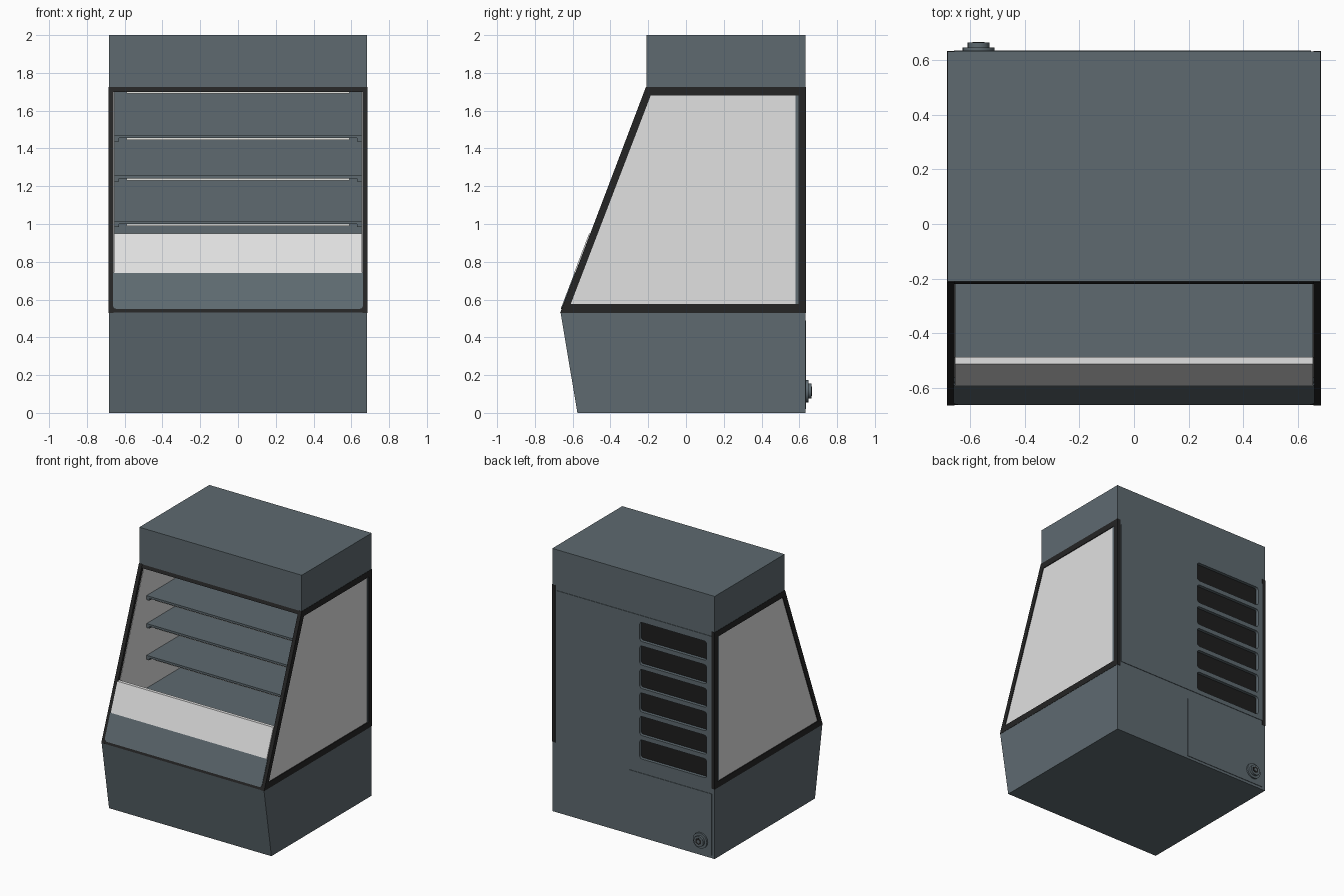
import bpy, bmesh, math
from mathutils import Matrix

if "Cube" in bpy.data.objects:
    bpy.data.objects.remove(bpy.data.objects["Cube"])


def material(name, rgb):
    m = bpy.data.materials.new(name)
    m.diffuse_color = (*rgb, 1)
    m.use_nodes = True
    m.node_tree.nodes["Principled BSDF"].inputs["Base Color"].default_value = m.diffuse_color
    return m


SLATE = material("slate_paint", (0.112, 0.144, 0.163))
BLACK = material("black_trim", (0.018, 0.018, 0.018))
VENT = material("vent_dark", (0.013, 0.013, 0.013))
PALE = material("pale_panel", (0.75, 0.75, 0.75))
LAMP = material("lamp_white", (0.8, 0.8, 0.76))


def finish(bm, name, mat):
    bmesh.ops.recalc_face_normals(bm, faces=bm.faces)
    me = bpy.data.meshes.new(name)
    bm.to_mesh(me)
    bm.free()
    me.materials.append(mat)
    ob = bpy.data.objects.new(name, me)
    bpy.context.collection.objects.link(ob)
    return ob


def prism(name, profile, x0, x1, mat, round_low=0):
    """Extrude a (y, z) profile from x0 to x1; optionally round the low ends."""
    bm = bmesh.new()
    a = [bm.verts.new((x0, y, z)) for y, z in profile]
    b = [bm.verts.new((x1, y, z)) for y, z in profile]
    n = len(profile)
    bm.faces.new(a)
    bm.faces.new(b[::-1])
    for i in range(n):
        j = (i + 1) % n
        bm.faces.new((a[i], a[j], b[j], b[i]))
    if round_low:
        edges = [bm.edges.get((v[0], v[1])) for v in (a, b)]
        bmesh.ops.bevel(bm, geom=edges, offset=round_low, segments=3,
                        profile=0.5, affect='EDGES')
    return finish(bm, name, mat)


def box(name, x, y, z, mat):
    return prism(name, [(y[0], z[0]), (y[1], z[0]), (y[1], z[1]), (y[0], z[1])],
                 x[0], x[1], mat)


def disc(name, r, y0, y1, cx, cz, mat, seg=24):
    bm = bmesh.new()
    bmesh.ops.create_cone(bm, cap_ends=True, segments=seg, radius1=r, radius2=r,
                          depth=y1 - y0,
                          matrix=Matrix.Translation((cx, (y0 + y1) / 2, cz))
                          @ Matrix.Rotation(math.pi / 2, 4, 'X'))
    ob = finish(bm, name, mat)
    bpy.context.view_layer.objects.active = ob
    ob.select_set(True)
    bpy.ops.object.shade_smooth_by_angle()
    ob.select_set(False)
    return ob


def slope(z):
    """y of the sloping front opening at height z."""
    return -0.665 + 0.381 * (z - 0.53)


def slab(z0, z1, front, back):
    return [(slope(z0) + front, z0), (slope(z0) + back, z0),
            (slope(z1) + back, z1), (slope(z1) + front, z1)]


W = 0.684
BACK = 0.632

# Base cabinet and top header
prism("base_cabinet", [(-0.575, 0), (BACK, 0), (BACK, 0.531), (-0.664, 0.531)],
      -W, W, SLATE)
box("top_header", (-W, W), (-0.21, BACK), (1.724, 2.0), SLATE)

# Rear wall, inner lining and raised service panels
rear_wall = box("rear_wall", (-W, W), (0.58, BACK), (0.53, 1.725), SLATE)
rear_panel = box("rear_panel", (-0.66, 0.65), (0.625, 0.636), (0.565, 1.69), SLATE)
box("lower_service_panel", (-0.66, 0.035), (0.60, 0.636), (0.02, 0.49), SLATE)
box("inner_back_lining", (-0.655, 0.655), (0.56, 0.585), (0.6, 1.725), SLATE)

# Six recessed vents in the rear
for i in range(6):
    zc = 1.567 - 0.179 * i
    bm = bmesh.new()
    bmesh.ops.create_cube(bm, size=1, matrix=Matrix.Translation((-0.337, 0.635, zc))
                          @ Matrix.Diagonal((0.565, 0.05, 0.145, 1)))
    ends = [e for e in bm.edges if abs(e.verts[0].co.y - e.verts[1].co.y) > 0.01]
    bmesh.ops.bevel(bm, geom=ends, offset=0.02, segments=3, profile=0.5,
                    affect='EDGES')
    cutter = finish(bm, f"vent_cutter_{i}", SLATE)
    cutter.hide_render = True
    cutter.hide_viewport = True
    for ob in (rear_wall, rear_panel):
        mod = ob.modifiers.new("vent", 'BOOLEAN')
        mod.operation = 'DIFFERENCE'
        mod.solver = 'EXACT'
        mod.object = cutter
    box(f"vent_grille_{i}", (-0.617, -0.057), (0.608, 0.614),
        (zc - 0.071, zc + 0.071), VENT)

# Side frames with pale infill panels
outer = [(-0.666, 0.53), (0.634, 0.53), (0.634, 1.726), (-0.212, 1.726)]
inner = [(-0.61, 0.577), (0.595, 0.577), (0.595, 1.68), (-0.187, 1.68)]
infill = [(-0.635, 0.55), (0.61, 0.55), (0.61, 1.71), (-0.192, 1.71)]
for side, s in (("left", -1), ("right", 1)):
    for i, part in enumerate(("bottom", "rear", "top", "front")):
        j = (i + 1) % 4
        prism(f"{side}_frame_{part}", [outer[i], outer[j], inner[j], inner[i]],
              s * 0.658, s * 0.686, BLACK)
    prism(f"{side}_side_panel", infill, s * 0.655, s * 0.680, PALE)

# Front opening: black rails, kick panel and pale guard
prism("front_bottom_rail", slab(0.531, 0.575, 0, 0.03), -0.66, 0.66, BLACK)
prism("front_top_rail", slab(1.70, 1.726, 0, 0.03), -0.66, 0.66, BLACK)
prism("front_kick_panel", slab(0.55, 0.742, -0.006, 0.022), -0.662, 0.662, SLATE,
      round_low=0.02)
prism("front_guard", slab(0.74, 0.95, -0.008, 0.017), -0.657, 0.657, PALE)

# Display deck
prism("display_deck", [(slope(0.70) + 0.02, 0.70), (0.57, 0.70), (0.57, 0.765),
                       (slope(0.765) + 0.015, 0.765)], -0.656, 0.656, SLATE)

# Shelves with end brackets and lamp strips
for i, z in enumerate((1.47, 1.257, 1.015)):
    box(f"shelf_{i}", (-0.655, 0.655), (-0.165, 0.57), (z - 0.016, z), SLATE)
    for side, s in (("left", -1), ("right", 1)):
        box(f"shelf_{i}_{side}_bracket", sorted((s * 0.63, s * 0.655)),
            (-0.163, 0.57), (z - 0.032, z - 0.015), SLATE)
    box(f"shelf_{i}_lamp", (-0.59, 0.59), (-0.155, -0.125),
        (z - 0.026, z - 0.015), LAMP)
box("ceiling_lamp", (-0.59, 0.59), (-0.16, -0.12), (1.69, 1.725), LAMP)

# Rear cable connector
disc("connector_flange", 0.059, 0.63, 0.648, -0.57, 0.115, SLATE)
disc("connector_collar", 0.04, 0.64, 0.665, -0.57, 0.115, SLATE)
disc("connector_socket", 0.026, 0.65, 0.667, -0.57, 0.115, BLACK, 6)
disc("connector_pin", 0.012, 0.65, 0.668, -0.57, 0.115, SLATE, 12)
